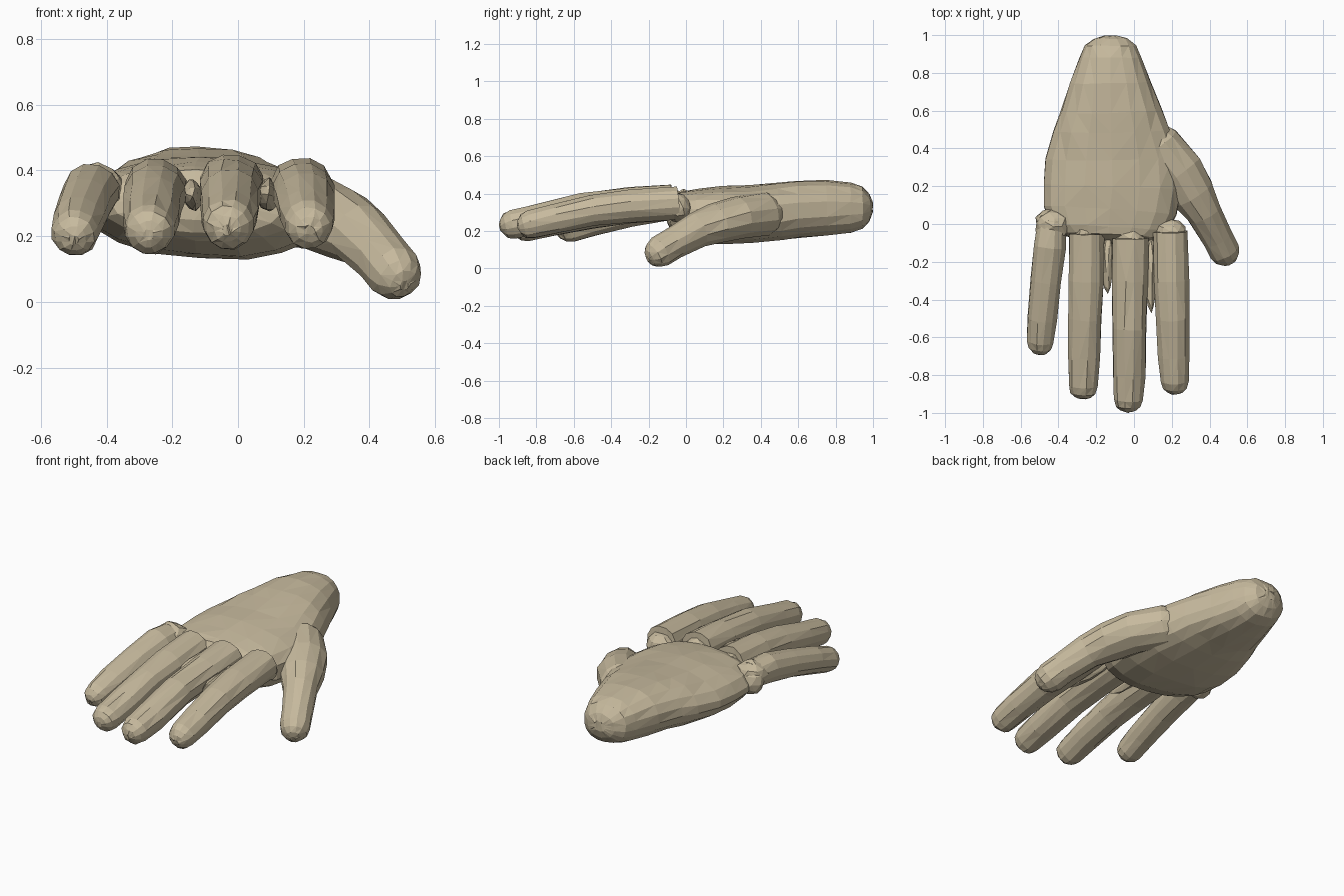
import bpy, bmesh, math, random
from mathutils import Vector

random.seed(4)
cube = bpy.data.objects.get("Cube")
if cube:
    bpy.data.objects.remove(cube, do_unlink=True)

skin = bpy.data.materials.new("tan skin")
skin.use_nodes = True
colour = (0.57, 0.49, 0.34, 1)
skin.diffuse_color = colour
skin.node_tree.nodes["Principled BSDF"].inputs["Base Color"].default_value = colour


def finish(bm, name, jitter=0.003):
    """Slightly uneven hand-modelled facets, flat shaded."""
    for v in bm.verts:
        v.co += Vector([random.uniform(-jitter, jitter) for _ in range(3)])
    bmesh.ops.triangulate(bm, faces=bm.faces)
    bmesh.ops.recalc_face_normals(bm, faces=bm.faces)
    mesh = bpy.data.meshes.new(name)
    bm.to_mesh(mesh)
    bm.free()
    mesh.materials.append(skin)
    obj = bpy.data.objects.new(name, mesh)
    bpy.context.collection.objects.link(obj)
    return obj


def limb(name, path, sides=10, start_dome=0, end_dome=0, power=1.0, tilt=0):
    """Loft ellipses (x, y, z, half width, half height) along a path."""
    centres = [Vector(p[:3]) for p in path]
    rings = []
    last = len(path) - 1
    for i, p in enumerate(path):
        t = (centres[min(i + 1, last)] - centres[max(i - 1, 0)]).normalized()
        rings.append((centres[i], t, p[3], p[4]))

    def dome(ring, length, sign):
        c, t, rx, rz = ring
        return [(c + t * sign * length * math.sin(a), t, rx * math.cos(a), rz * math.cos(a))
                for a in (math.radians(d) for d in (32, 58, 78))]

    if start_dome:
        rings = dome(rings[0], start_dome, -1)[::-1] + rings
    if end_dome:
        rings += dome(rings[-1], end_dome, 1)

    bm = bmesh.new()
    loops = []
    for c, t, rx, rz in rings:
        side = t.cross(Vector((0, 0, 1))).normalized()
        up = side.cross(t)
        loop = []
        for k in range(sides):
            a = math.tau * (k + 0.5) / sides
            u, w = math.cos(a), math.sin(a)
            u = math.copysign(abs(u) ** power, u) * rx
            w = math.copysign(abs(w) ** power, w) * rz
            co = c + side * u + up * w
            if w < 0:
                co.z -= tilt * (co.x - c.x)
            loop.append(bm.verts.new(co))
        loops.append(loop)
    for a, b in zip(loops, loops[1:]):
        for k in range(sides):
            n = (k + 1) % sides
            bm.faces.new((a[k], a[n], b[n], b[k]))
    bm.faces.new(loops[0])
    bm.faces.new(loops[-1])
    return finish(bm, name)


def lump(name, centre, size):
    bm = bmesh.new()
    bmesh.ops.create_icosphere(bm, subdivisions=2, radius=1)
    for v in bm.verts:
        v.co = Vector(centre) + v.co * Vector(size)
    return finish(bm, name, 0.006)


# Palm and rounded wrist
limb("palm", [
    (-.125, .88, .325, .165, .135), (-.125, .75, .325, .215, .15),
    (-.12, .6, .317, .27, .153), (-.12, .5, .305, .31, .155),
    (-.115, .35, .29, .36, .153), (-.115, .2, .285, .37, .153),
    (-.125, .07, .285, .355, .142), (-.13, -.03, .3, .31, .115)],
    sides=18, start_dome=.12, end_dome=.07, power=.88, tilt=.07)

# Thumb, with its broad base merging into the palm
limb("thumb", [
    (.13, .42, .29, .12, .12), (.24, .28, .27, .13, .115),
    (.31, .16, .24, .12, .107), (.37, .06, .205, .095, .095),
    (.44, -.07, .135, .085, .085), (.475, -.14, .09, .083, .085)],
    sides=12, start_dome=.08, end_dome=.083)

# Fingers, squared off at the knuckle and rounded at the tip
fingers = {
    "index_finger": [
        (.192, -.04, .35, .095, .09), (.197, -.3, .333, .097, .09),
        (.205, -.5, .31, .09, .086), (.21, -.7, .267, .085, .08),
        (.215, -.83, .235, .076, .076)],
    "middle_finger": [
        (-.02, -.075, .36, .1, .09), (-.02, -.3, .345, .098, .09),
        (-.025, -.55, .318, .092, .086), (-.025, -.8, .262, .087, .08),
        (-.03, -.925, .235, .079, .079)],
    "ring_finger": [
        (-.25, -.05, .347, .095, .09), (-.252, -.3, .328, .097, .09),
        (-.26, -.5, .298, .09, .085), (-.265, -.7, .255, .086, .08),
        (-.27, -.855, .22, .078, .078)],
    "little_finger": [
        (-.435, .02, .34, .075, .075), (-.447, -.12, .335, .088, .085),
        (-.465, -.3, .3, .084, .08), (-.485, -.5, .247, .079, .075),
        (-.495, -.62, .21, .073, .073)],
}
for name, path in fingers.items():
    limb(name, path, sides=12, end_dome=.073)

# Knuckle joints between the palm and the fingers
for name, path in fingers.items():
    x, y, z = path[0][:3]
    lump(name + "_knuckle", (x, y, z - .025), (.085, .065, .08))
lump("little_finger_collar", (-.43, -.01, .345), (.092, .085, .075))

# Webs of skin between the fingers
for name, x, y, length in (("outer_web", -.137, -.2, .17), ("inner_web", .09, -.27, .2)):
    lump(name, (x, y, .325), (.03, length, .05))
